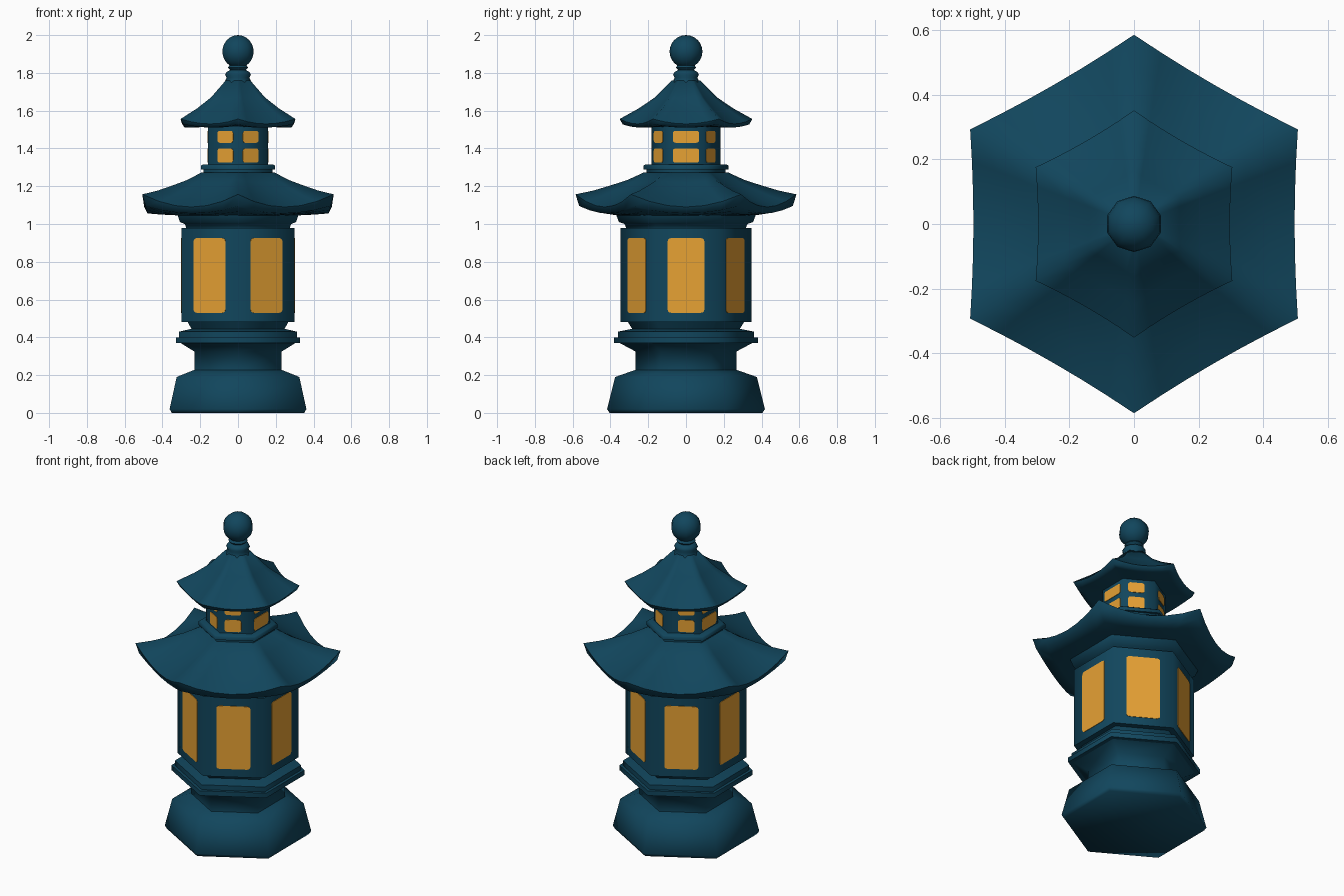
import bpy, bmesh, math
from mathutils import Vector

if "Cube" in bpy.data.objects:
    bpy.data.objects.remove(bpy.data.objects["Cube"])


def material(name, rgb):
    m = bpy.data.materials.new(name)
    m.diffuse_color = (*rgb, 1)
    m.use_nodes = True
    m.node_tree.nodes["Principled BSDF"].inputs["Base Color"].default_value = m.diffuse_color
    return m


TEAL = material("dark_teal", (0.0056, 0.061, 0.109))
AMBER = material("amber_glow", (0.80, 0.36, 0.034))
C30 = math.cos(math.radians(30))


def finish(name, bm, mat, smooth=62):
    bmesh.ops.recalc_face_normals(bm, faces=bm.faces)
    me = bpy.data.meshes.new(name)
    bm.to_mesh(me)
    bm.free()
    me.materials.append(mat)
    ob = bpy.data.objects.new(name, me)
    bpy.context.collection.objects.link(ob)
    if smooth:
        bpy.ops.object.select_all(action='DESELECT')
        ob.select_set(True)
        bpy.context.view_layer.objects.active = ob
        bpy.ops.object.shade_smooth_by_angle(angle=math.radians(smooth))
    return ob


def hex_loft(name, rings, sub=1, dent=0.0):
    """Stack hexagonal rings (corner radius, corner z, optional mid-side z)."""
    bm = bmesh.new()
    loops = []
    for ring in rings:
        r, zc = ring[:2]
        zm = ring[2] if len(ring) > 2 else zc
        loop = []
        for k in range(6):
            a, b = (Vector((r * math.cos(t), r * math.sin(t), 0))
                    for t in (math.radians(60 * k + 30), math.radians(60 * k + 90)))
            for i in range(sub):
                w = (2 * i / sub - 1) ** 2
                p = a.lerp(b, i / sub) * (1 - dent * (1 - w))
                p.z = zm + (zc - zm) * w
                loop.append(bm.verts.new(p))
        loops.append(loop)
    n = 6 * sub
    for lo, hi in zip(loops, loops[1:]):
        for i in range(n):
            j = (i + 1) % n
            bm.faces.new((lo[i], lo[j], hi[j], hi[i]))
    bm.faces.new(loops[0])
    bm.faces.new(loops[-1])
    return finish(name, bm, TEAL)


def window(name, side, apothem, u, width, z0, z1, corner):
    """Thin rounded plate on one side of a hexagonal wall."""
    t = math.radians(60 * side)
    out, along = Vector((math.cos(t), math.sin(t), 0)), Vector((-math.sin(t), math.cos(t), 0))
    hw, hh, zc = width / 2 - corner, (z1 - z0) / 2 - corner, (z0 + z1) / 2
    bm = bmesh.new()
    vs = []
    for q, (sx, sz) in enumerate(((1, 1), (-1, 1), (-1, -1), (1, -1))):
        for s in range(4):
            a = math.radians(90 * q + 30 * s)
            p = out * (apothem - 0.002) + along * (u + sx * hw + corner * math.cos(a))
            p.z = zc + sz * hh + corner * math.sin(a)
            vs.append(bm.verts.new(p))
    f = bm.faces.new(vs)
    new = bmesh.ops.extrude_face_region(bm, geom=[f])["geom"]
    bmesh.ops.translate(bm, vec=out * 0.005, verts=[v for v in new if isinstance(v, bmesh.types.BMVert)])
    finish(name, bm, AMBER, 0)


# Foot, neck and stepped collar under the lantern room
hex_loft("base", [(0.405, 0), (0.418, 0.02), (0.375, 0.19), (0.267, 0.228), (0.267, 0.325), (0.355, 0.372)])
hex_loft("lower_collar", [(0.38, 0.37), (0.38, 0.40)])
hex_loft("upper_collar", [(0.36, 0.395), (0.36, 0.43), (0.285, 0.445), (0.31, 0.485)])

# Lantern room and flared cap
hex_loft("lantern_room", [(0.346, 0.48), (0.346, 0.98)])
hex_loft("room_cap", [(0.315, 0.975), (0.325, 1.0), (0.355, 1.01), (0.37, 1.05)])

# Large upswept roof
hex_loft("main_roof", [(0.36, 1.045), (0.48, 1.065, 1.05), (0.565, 1.095, 1.056), (0.585, 1.157, 1.09),
                       (0.49, 1.177, 1.125), (0.40, 1.204, 1.168), (0.31, 1.233, 1.218),
                       (0.225, 1.272)], sub=6, dent=0.02)

# Upper storey
hex_loft("ring_lower", [(0.21, 1.26), (0.21, 1.29)])
hex_loft("ring_upper", [(0.226, 1.288), (0.226, 1.308), (0.215, 1.316)])
hex_loft("upper_room", [(0.183, 1.31), (0.183, 1.53)])
hex_loft("upper_roof", [(0.17, 1.515), (0.30, 1.522, 1.51), (0.335, 1.527, 1.511), (0.351, 1.556, 1.53),
                        (0.25, 1.612, 1.60), (0.165, 1.67, 1.665), (0.075, 1.76)], sub=6, dent=0.025)

# Turned finial neck
bm = bmesh.new()
prof = [(0.072, 1.75), (0.06, 1.775), (0.068, 1.79), (0.06, 1.805), (0.042, 1.815), (0.055, 1.828), (0.04, 1.845)]
vs = [bm.verts.new((r, 0, z)) for r, z in prof]
es = [bm.edges.new(p) for p in zip(vs, vs[1:])]
bmesh.ops.spin(bm, geom=vs + es, cent=(0, 0, 0), axis=(0, 0, 1), angle=math.tau, steps=12, use_merge=True)
bmesh.ops.remove_doubles(bm, verts=bm.verts, dist=1e-4)
finish("finial_neck", bm, TEAL)

# Finial ball
bm = bmesh.new()
bmesh.ops.create_uvsphere(bm, u_segments=10, v_segments=12, radius=0.087)
bmesh.ops.translate(bm, vec=(0, 0, 1.913), verts=bm.verts)
finish("finial_ball", bm, TEAL)

# Glowing windows: one tall pane per lower side, two small panes per upper side
shift = {1: -0.015, 2: 0.015, 4: 0.015, 5: -0.015}
for k in range(6):
    window(f"lower_window_{k}", k, 0.346 * C30, 0, 0.195, 0.53, 0.925, 0.018)
    wide = 0.14 if k in (0, 3) else 0.095
    for row, (z0, z1) in enumerate(((1.325, 1.40), (1.43, 1.493))):
        window(f"upper_window_{k}_{row}", k, 0.183 * C30, shift.get(k, 0), wide, z0, z1, 0.014)
